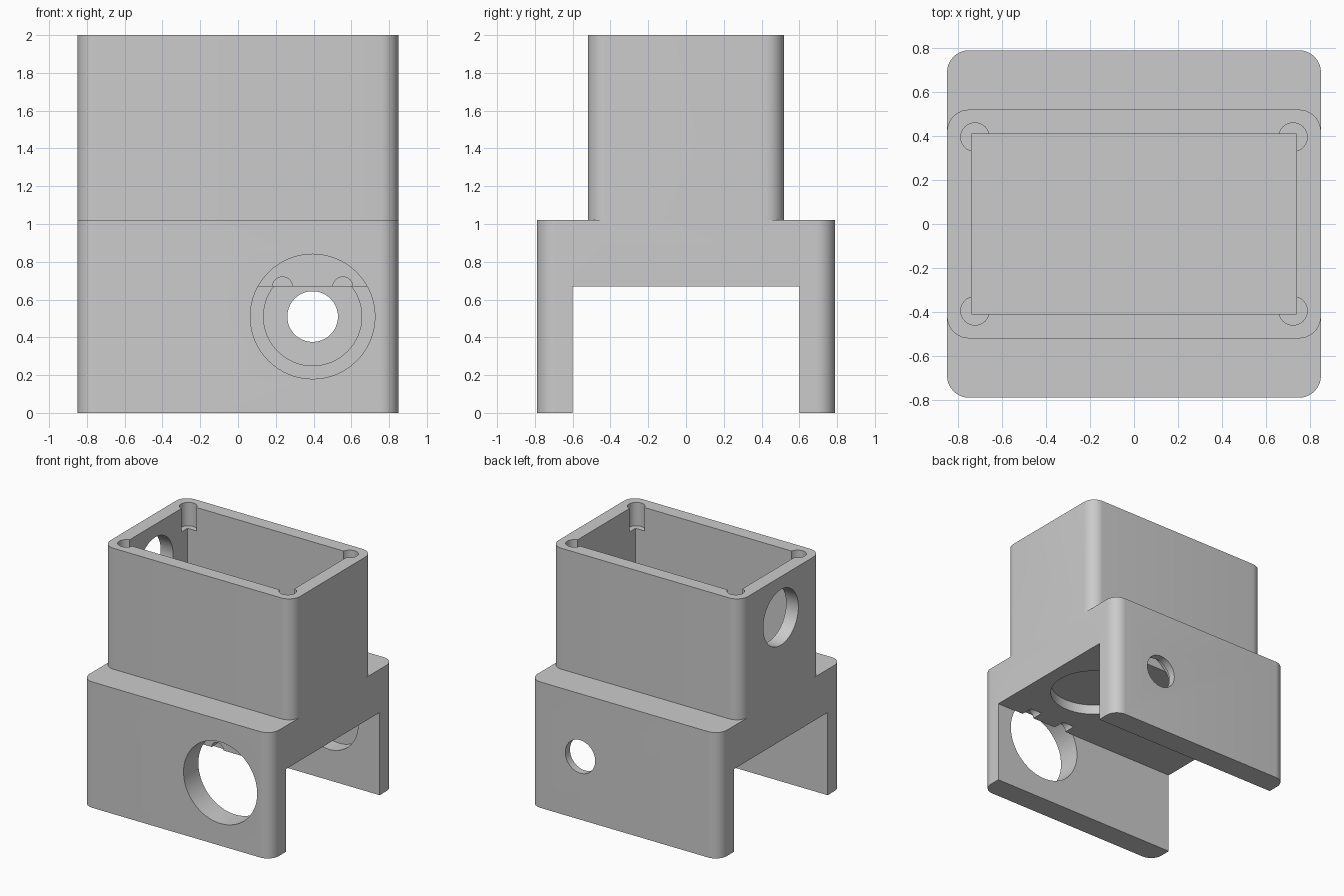
import bpy, bmesh, math
from mathutils import Matrix, Vector

if "Cube" in bpy.data.objects:
    bpy.data.objects.remove(bpy.data.objects["Cube"])

plastic = bpy.data.materials.new("grey plastic")
plastic.diffuse_color = (0.6, 0.6, 0.6, 1)
plastic.use_nodes = True
plastic.node_tree.nodes["Principled BSDF"].inputs["Base Color"].default_value = plastic.diffuse_color


def make_object(name, bm):
    bmesh.ops.recalc_face_normals(bm, faces=bm.faces)
    mesh = bpy.data.meshes.new(name)
    bm.to_mesh(mesh)
    bm.free()
    mesh.materials.append(plastic)
    obj = bpy.data.objects.new(name, mesh)
    bpy.context.collection.objects.link(obj)
    return obj


def rounded_block(name, hx, hy, z0, z1, r=0.1, steps=10):
    """Upright block with rounded vertical edges."""
    bm = bmesh.new()
    ring = []
    for k, (sx, sy) in enumerate([(1, 1), (-1, 1), (-1, -1), (1, -1)]):
        for i in range(steps + 1):
            a = math.pi / 2 * (k + i / steps)
            ring.append(bm.verts.new((sx * (hx - r) + r * math.cos(a),
                                      sy * (hy - r) + r * math.sin(a), z0)))
    face = bm.faces.new(ring)
    out = bmesh.ops.extrude_face_region(bm, geom=[face])
    top = [v for v in out["geom"] if isinstance(v, bmesh.types.BMVert)]
    bmesh.ops.translate(bm, verts=top, vec=(0, 0, z1 - z0))
    return make_object(name, bm)


def box(name, lo, hi):
    lo, hi = Vector(lo), Vector(hi)
    bm = bmesh.new()
    bmesh.ops.create_cube(bm, size=1, matrix=Matrix.Translation((lo + hi) / 2)
                          @ Matrix.Diagonal((hi - lo).to_4d()))
    return make_object(name, bm)


def rod(name, start, axis, length, r, n=64):
    """Cylinder running from start along the positive axis."""
    turn = {"X": Matrix.Rotation(math.pi / 2, 4, "Y"),
            "Y": Matrix.Rotation(-math.pi / 2, 4, "X"),
            "Z": Matrix.Identity(4)}[axis]
    bm = bmesh.new()
    bmesh.ops.create_cone(bm, cap_ends=True, segments=n, radius1=r, radius2=r, depth=length,
                          matrix=Matrix.Translation(start) @ turn
                          @ Matrix.Translation((0, 0, length / 2)))
    return make_object(name, bm)


def combine(body, tool, operation):
    mod = body.modifiers.new(tool.name, "BOOLEAN")
    mod.operation = operation
    mod.solver = "EXACT"
    mod.object = tool
    deps = bpy.context.evaluated_depsgraph_get()
    mesh = bpy.data.meshes.new_from_object(body.evaluated_get(deps))
    body.modifiers.clear()
    body.data = mesh
    bpy.data.objects.remove(tool)


# Saddle base with the narrower open box on top
housing = rounded_block("housing", 0.85, 0.79, 0, 1.02)
combine(housing, rounded_block("upper_box", 0.85, 0.52, 0.85, 2.0), "UNION")

cutters = [
    # channel between the two legs, and the open cavity above
    box("channel", (-1, -0.6, -0.2), (1, 0.6, 0.67)),
    box("cavity", (-0.74, -0.41, 1.0), (0.74, 0.41, 2.2)),
    # large front bore, stepped rear bore
    rod("front_bore", (0.395, -1, 0.51), "Y", 0.402, 0.33),
    rod("rear_counterbore", (0.395, 0.598, 0.51), "Y", 0.132, 0.26),
    rod("rear_hole", (0.395, 0.65, 0.51), "Y", 0.4, 0.134),
    # round recess in the channel ceiling, cable hole in the left wall
    rod("ceiling_recess", (0.4, 0, 0.6), "Z", 0.15, 0.33),
    rod("cable_hole", (-1, 0, 1.67), "X", 0.4, 0.225),
]
# screw grooves behind the front bore
for side in (-1, 1):
    cutters.append(rod("screw_groove", (0.395 + side * 0.16, -0.65, 0.667), "Y", 0.15, 0.053, 32))
# screw pockets at the rim corners
for sx in (-1, 1):
    for sy in (-1, 1):
        cutters.append(rod("corner_pocket", (sx * 0.723, sy * 0.395, 1.81), "Z", 0.4, 0.065, 32))

for cutter in cutters:
    combine(housing, cutter, "DIFFERENCE")

# Smooth rounded corners and bores, sharp edges kept
bpy.context.view_layer.objects.active = housing
housing.select_set(True)
bpy.ops.object.shade_smooth_by_angle(angle=math.radians(30))
